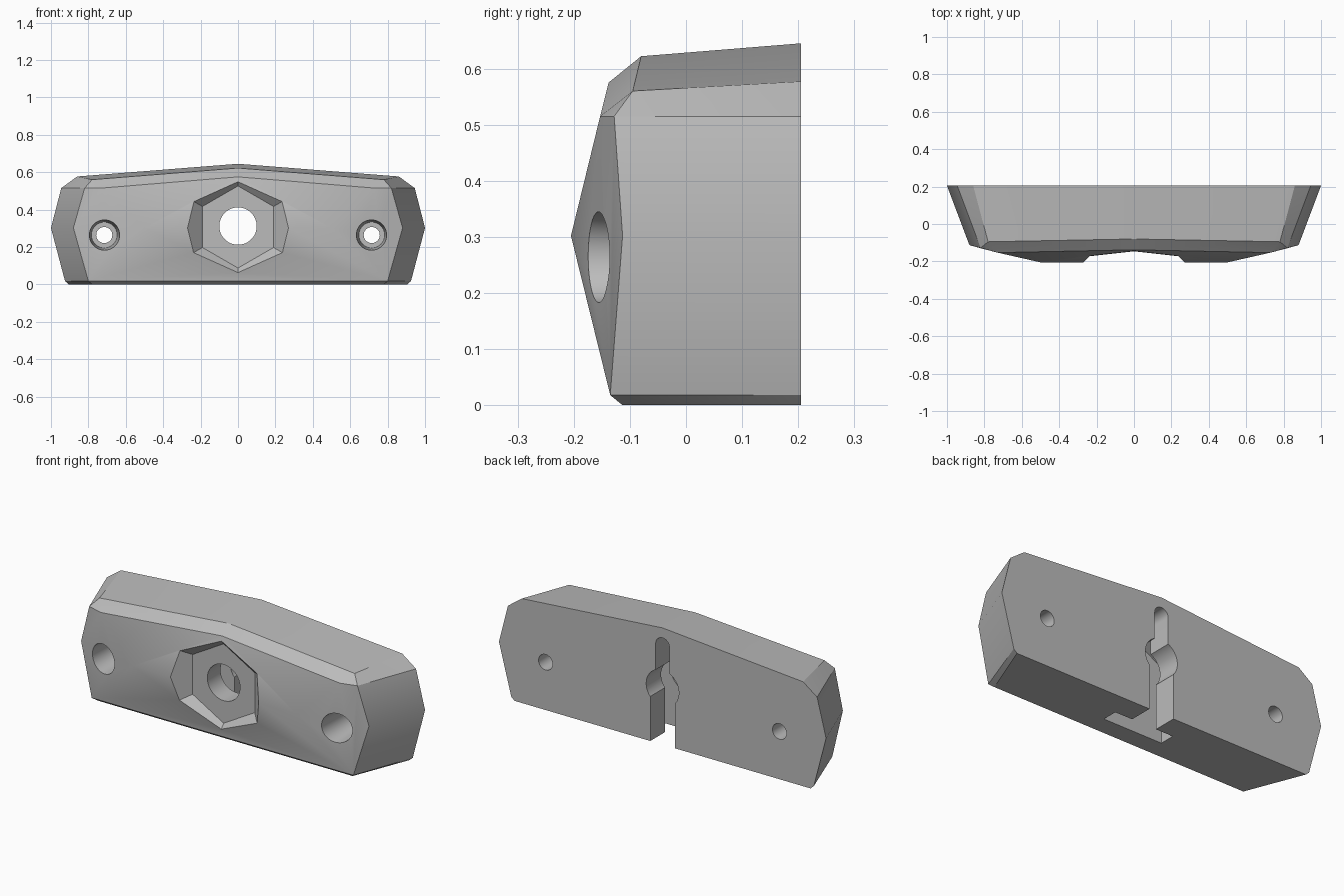
import bpy, bmesh, math

old = bpy.data.objects.get("Cube")
if old:
    bpy.data.objects.remove(old, do_unlink=True)

grey = bpy.data.materials.new("plain grey")
grey.use_nodes = True
grey.diffuse_color = (0.5, 0.5, 0.5, 1)
grey.node_tree.nodes["Principled BSDF"].inputs["Base Color"].default_value = (0.5, 0.5, 0.5, 1)

BACK, MID, HOLE_Z = 0.205, 0.302, 0.312


def new_object(name, bm):
    bmesh.ops.recalc_face_normals(bm, faces=bm.faces)
    mesh = bpy.data.meshes.new(name)
    bm.to_mesh(mesh)
    bm.free()
    obj = bpy.data.objects.new(name, mesh)
    bpy.context.collection.objects.link(obj)
    mesh.materials.append(grey)
    return obj


def ring(cx, cz, radius, sides):
    """Polygon in the x-z plane with a corner pointing up."""
    return [(cx + radius * math.sin(2 * math.pi * i / sides),
             cz + radius * math.cos(2 * math.pi * i / sides)) for i in range(sides)]


def loft(name, y0, ring0, y1, ring1):
    """Closed solid running along y between two matching rings."""
    bm = bmesh.new()
    a = [bm.verts.new((x, y0, z)) for x, z in ring0]
    b = [bm.verts.new((x, y1, z)) for x, z in ring1]
    n = len(a)
    bm.faces.new(a)
    bm.faces.new(b)
    for i in range(n):
        j = (i + 1) % n
        bm.faces.new((a[i], a[j], b[j], b[i]))
    return new_object(name, bm)


def prism(name, y0, y1, outline):
    return loft(name, y0, outline, y1, outline)


# Faceted body: mirrored corner points wrapped in a convex hull
corners = [
    (1, BACK, MID), (0.945, BACK, 0.515), (0.86, BACK, 0.577), (0, BACK, 0.645),
    (0.925, BACK, 0.018), (0.905, BACK, 0),
    (0.88, -0.113, MID), (0.82, -0.128, 0.515), (0.73, -0.153, 0.515),
    (0.78, -0.095, 0.56), (0, -0.08, 0.622), (0, -0.138, 0.575),
    (0.5, -0.205, MID), (0.80, -0.135, 0.018), (0.78, -0.113, 0),
]
bm = bmesh.new()
for x, y, z in corners:
    for s in ((1, -1) if x else (1,)):
        bm.verts.new((s * x, y, z))
hull = bmesh.ops.convex_hull(bm, input=bm.verts)
unused = [v for v in hull["geom_interior"] if isinstance(v, bmesh.types.BMVert)]
bmesh.ops.delete(bm, geom=unused, context='VERTS')
bmesh.ops.dissolve_limit(bm, angle_limit=math.radians(2), verts=bm.verts, edges=bm.edges)
body = new_object("mounting_body", bm)

cutters = []

# Tapered hexagonal recess in the front, sides sloping at about 45 degrees
flat = math.cos(math.pi / 6)
cutters.append(loft("hex_recess_cutter",
                    -0.125, ring(0, 0.307, 0.19 / flat, 6),
                    -0.245, ring(0, 0.307, 0.31 / flat, 6)))

# Centre hole
cutters.append(prism("centre_hole_cutter", -0.3, 0.3, ring(0, HOLE_Z, 0.1, 48)))

# Slot neck, open at the back and the bottom
cutters.append(prism("slot_neck_cutter", 0.05, 0.3,
                     [(-0.075, -0.1), (0.075, -0.1), (0.075, HOLE_Z), (-0.075, HOLE_Z)]))

# Wider inner channel with a pointed top
cutters.append(prism("slot_head_cutter", -0.01, 0.075,
                     [(-0.18, -0.1), (0.18, -0.1), (0.18, 0.416), (0, 0.52), (-0.18, 0.416)]))

# Narrow round-topped hanging slot above the hole
arc = [(0.042 * math.cos(math.pi * i / 16), 0.548 + 0.042 * math.sin(math.pi * i / 16))
       for i in range(17)]
cutters.append(prism("hanging_slot_cutter", 0.06, 0.3, [(-0.042, HOLE_Z), (0.042, HOLE_Z)] + arc))

# Screw holes with slightly tapered counterbores
for side, s in (("left", 1), ("right", -1)):
    x = s * 0.715
    cutters.append(prism(side + "_screw_cutter", -0.3, 0.3, ring(x, 0.264, 0.043, 32)))
    cutters.append(loft(side + "_counterbore_cutter",
                        0.03, ring(x, 0.264, 0.069, 40),
                        -0.25, ring(x, 0.264, 0.087, 40)))

# Cut everything, then discard the cutters
bpy.ops.object.select_all(action='DESELECT')
bpy.context.view_layer.objects.active = body
body.select_set(True)
for cutter in cutters:
    cutter.hide_render = True
    mod = body.modifiers.new(cutter.name, 'BOOLEAN')
    mod.operation = 'DIFFERENCE'
    mod.solver = 'EXACT'
    mod.object = cutter
    bpy.ops.object.modifier_apply(modifier=mod.name)
    bpy.data.objects.remove(cutter, do_unlink=True)

bpy.ops.object.shade_smooth_by_angle(angle=math.radians(30))
